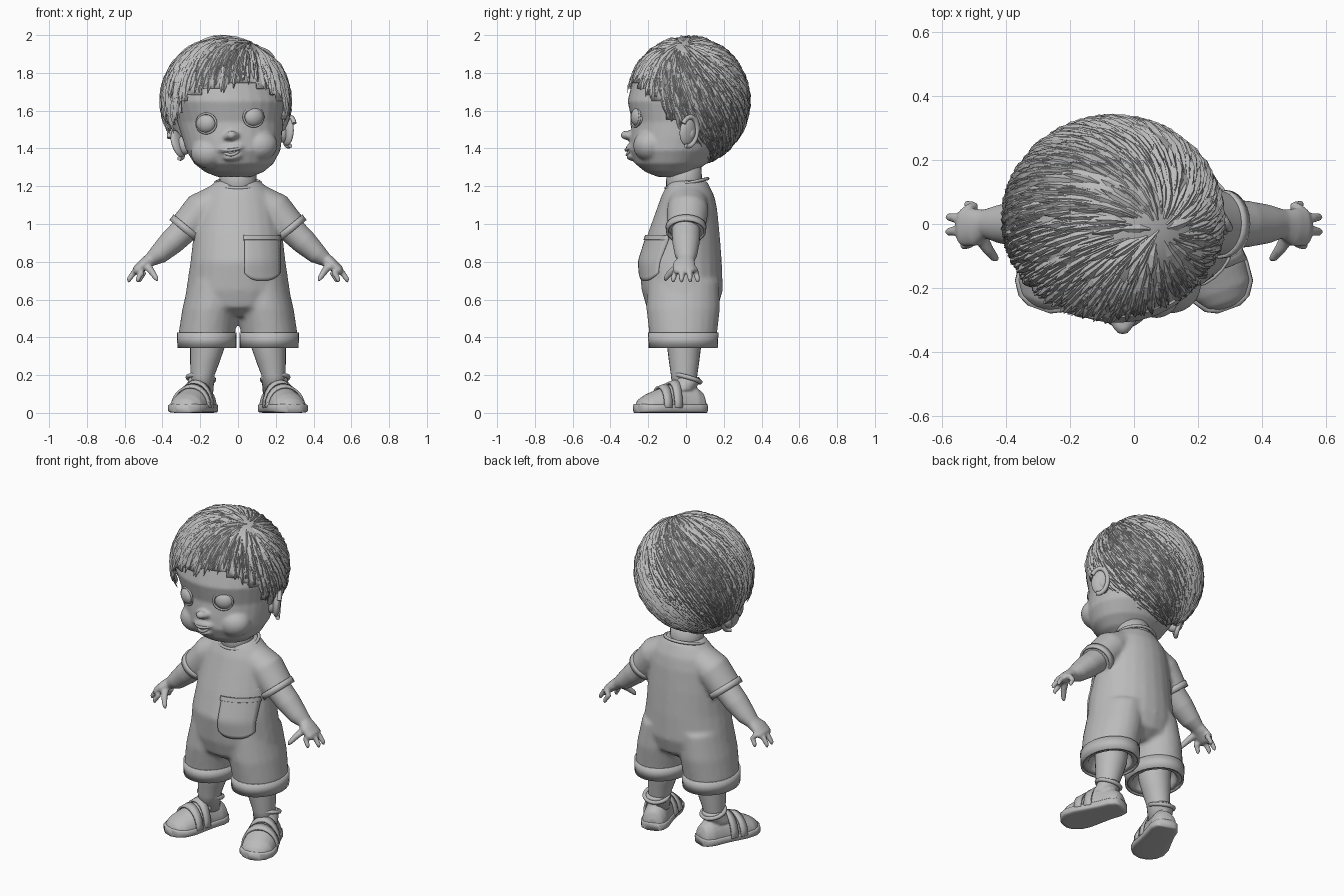
import bpy, bmesh, math, random
from mathutils import Vector, Matrix, noise

random.seed(4)
cube = bpy.data.objects.get("Cube")
if cube:
    bpy.data.objects.remove(cube)

grey = bpy.data.materials.new("plain grey")
grey.use_nodes = True
grey.diffuse_color = (.5, .5, .5, 1)
grey.node_tree.nodes["Principled BSDF"].inputs["Base Color"].default_value = grey.diffuse_color
TILT = Matrix.Rotation(math.radians(-8), 4, 'Y')


def finish(name, bm, voxel=0, relax=0, solid=0, smooth=True):
    bmesh.ops.recalc_face_normals(bm, faces=bm.faces)
    me = bpy.data.meshes.new(name)
    bm.to_mesh(me)
    bm.free()
    me.materials.append(grey)
    ob = bpy.data.objects.new(name, me)
    bpy.context.collection.objects.link(ob)
    for p in me.polygons:
        p.use_smooth = smooth
    if solid:
        m = ob.modifiers.new("thickness", 'SOLIDIFY')
        m.thickness, m.offset = solid, 0
    if voxel:
        m = ob.modifiers.new("fuse", 'REMESH')
        m.mode, m.voxel_size, m.use_smooth_shade = 'VOXEL', voxel, True
    if relax:
        m = ob.modifiers.new("relax", 'SMOOTH')
        m.factor, m.iterations = .5, relax
    return ob


def loft(bm, stations, ref=(0, 1, 0), axis=None, caps=True, n=24, power=1, side=1, floor=-9):
    """Skin oval rings; a station is x, y, z, radius along ref, radius across."""
    ref, rings = Vector(ref), []
    pts = [Vector(s[:3]) for s in stations]
    for i, s in enumerate(stations):
        t = Vector(axis) if axis else (pts[min(i + 1, len(pts) - 1)] - pts[max(i - 1, 0)]).normalized()
        v = ref.cross(t).normalized()
        u = t.cross(v)
        ring = []
        for k in range(n):
            c, d = math.cos(math.tau * k / n), math.sin(math.tau * k / n)
            c, d = (math.copysign(abs(w) ** power, w) for w in (c, d))
            p = pts[i] + u * c * s[3] + v * d * s[4]
            ring.append(bm.verts.new((p.x * side, p.y, max(p.z, floor))))
        rings.append(ring)
    for a, b in zip(rings, rings[1:]):
        for k in range(n):
            bm.faces.new((a[k], a[k - 1], b[k - 1], b[k]))
    if caps:
        bm.faces.new(rings[0])
        bm.faces.new(rings[-1])


def ball(bm, loc, size, rot=TILT):
    m = Matrix.Translation(loc) @ rot @ Matrix.Diagonal((*size, 1))
    bmesh.ops.create_uvsphere(bm, u_segments=24, v_segments=14, radius=1, matrix=m)


def cord(name, pts, radius, closed=False):
    cu = bpy.data.curves.new(name, 'CURVE')
    cu.dimensions, cu.bevel_depth, cu.bevel_resolution = '3D', radius, 2
    sp = cu.splines.new('POLY')
    sp.points.add(len(pts) - 1)
    for q, p in zip(sp.points, pts):
        q.co = (*p, 1)
    sp.use_cyclic_u = closed
    cu.use_fill_caps = True
    cu.materials.append(grey)
    ob = bpy.data.objects.new(name, cu)
    bpy.context.collection.objects.link(ob)


SIDES = (("left", 1), ("right", -1))
UP = (0, 0, 1)

# Romper: trunk, short legs and sleeves fused together
bm = bmesh.new()
loft(bm, [(0, .01, 1.23, .1, .11), (0, .01, 1.2, .115, .15), (0, .01, 1.15, .14, .19),
          (0, .005, 1.08, .16, .212), (0, -.012, .95, .19, .235), (0, -.03, .8, .22, .252),
          (0, -.02, .65, .215, .275), (0, -.02, .56, .19, .25), (0, -.02, .51, .12, .14)], axis=UP)
for name, s in SIDES:
    loft(bm, [(.12, -.015, .7, .19, .14), (.145, -.015, .55, .195, .15), (.165, -.015, .42, .18, .15),
              (.165, -.015, .35, .175, .148), (.165, -.015, .35, .14, .115),
              (.165, -.015, .42, .12, .1)], axis=UP, side=s)
    loft(bm, [(.11, .01, 1.13, .1, .08), (.19, .01, 1.075, .11, .1), (.285, 0, .965, .1, .09)], side=s)
romper = finish("romper", bm, voxel=.013, relax=5)

# Folded hems, sleeve cuffs and neckline
for name, s in SIDES:
    bm = bmesh.new()
    loft(bm, [(.165, -.015, .425, .181, .152), (.165, -.015, .345, .177, .15)],
         axis=UP, caps=False, side=s, n=32)
    finish(name + "_hem", bm, solid=.012)
    bm = bmesh.new()
    loft(bm, [(.265, 0, .988, .102, .093), (.288, 0, .96, .1, .091)], caps=False, side=s)
    finish(name + "_cuff", bm, solid=.012)
cord("neckline", [(.12 * math.cos(a), .005 + .11 * math.sin(a), 1.215 + .025 * math.sin(a))
                  for a in (math.tau * k / 32 for k in range(32))], .009, True)


# Chest pocket and its top band wrapped onto the romper
def wrapped(name, x0, x1, z0, z1, offset, droop):
    bm = bmesh.new()
    bmesh.ops.create_grid(bm, x_segments=12, y_segments=12, size=.5)
    for v in bm.verts:
        u, w = v.co.x + .5, v.co.y + .5
        corner = droop * (1 - w) ** 2 * abs(2 * u - 1) ** 3
        v.co = (x0 + (x1 - x0) * u, -.5, z0 + corner + (z1 - z0 - corner) * w)
    ob = finish(name, bm)
    m = ob.modifiers.new("wrap", 'SHRINKWRAP')
    m.target, m.wrap_method, m.offset = romper, 'PROJECT', offset
    m.use_project_y, m.use_positive_direction, m.use_negative_direction = True, True, False
    m = ob.modifiers.new("thickness", 'SOLIDIFY')
    m.thickness, m.offset = .012, 0


wrapped("pocket", .035, .22, .7, .93, .004, .04)
wrapped("pocket_band", .03, .224, .915, .94, .009, 0)

# Arms with hands
for name, s in SIDES:
    bm = bmesh.new()
    loft(bm, [(.24, 0, 1.01, .078, .075), (.35, 0, .905, .073, .068), (.42, 0, .84, .06, .054),
              (.465, 0, .81, .045, .036), (.5, -.01, .785, .06, .031), (.535, -.01, .755, .06, .026),
              (.548, -.01, .74, .045, .014)], side=s)
    for y, reach in ((.045, .9), (.016, 1), (-.018, 1), (-.05, .92)):
        loft(bm, [(.52, y, .765, .016, .016), (.55 * reach + .005, y * 1.2, .738, .016, .016),
                  (.573 * reach + .005, y * 1.35, .705, .013, .013),
                  (.578 * reach, y * 1.4, .69, .006, .006)], n=10, side=s)
    loft(bm, [(.485, -.03, .785, .025, .02), (.455, -.08, .745, .018, .018),
              (.435, -.105, .715, .014, .014), (.425, -.112, .7, .007, .007)],
         ref=(1, 0, 0), n=10, side=s)
    finish(name + "_arm", bm, voxel=.007, relax=2)

# Legs and shoes with thick soles, straps and a padded collar
for name, s in SIDES:
    bm = bmesh.new()
    loft(bm, [(.16, -.01, .5, .1, .1), (.162, -.01, .35, .09, .092), (.175, -.01, .27, .08, .078),
              (.188, -.01, .2, .07, .064), (.19, -.01, .1, .06, .058)], axis=UP, side=s)
    finish(name + "_leg", bm)
    turn = Matrix.Translation((.2 * s, 0, 0)) @ Matrix.Rotation(math.radians(20) * s, 4, 'Z')
    plan = [(.105, .035, .07), (.09, .06, .11), (.05, .075, .14), (-.02, .078, .155), (-.09, .088, .15),
            (-.16, .099, .125), (-.22, .093, .1), (-.26, .066, .075), (-.278, .03, .05)]
    along = dict(ref=(1, 0, 0), axis=(0, -1, 0))
    bm = bmesh.new()
    loft(bm, [(0, y, .03, w, h - .03) for y, w, h in plan], floor=.02, **along)
    loft(bm, [(0, -.03, .12, .07, .07), (0, .005, .165, .072, .068), (0, .01, .19, .066, .062)], axis=UP)
    bm.transform(turn)
    finish(name + "_shoe", bm, voxel=.008, relax=3)
    bm = bmesh.new()
    loft(bm, [(0, y * 1.02, .024, w + .008, .024) for y, w, h in plan], power=.4, **along)
    bm.transform(turn)
    finish(name + "_sole", bm)
    for i, (y, w, h) in enumerate(((-.075, .09, .165), (-.135, .098, .142))):
        bm = bmesh.new()
        loft(bm, [(0, y + .022, .035, w, h - .026), (0, y - .022, .035, w + .004, h - .041)],
             caps=False, floor=.03, **along)
        bm.transform(turn)
        finish(f"{name}_strap_{i + 1}", bm, solid=.012)
    cord(name + "_collar", [turn @ Vector((.07 * math.cos(a), .01 + .066 * math.sin(a), .182 - .02 * math.sin(a)))
                            for a in (math.tau * k / 24 for k in range(24))], .012, True)

# Head, neck, nose and lips
bm = bmesh.new()
loft(bm, [(0, -.01, 1.12, .1, .1), (0, -.01, 1.34, .09, .095)], axis=UP)
finish("neck", bm)
bm = bmesh.new()
loft(bm, [(-.02, -.08, 1.25, .07, .09), (-.02, -.085, 1.275, .13, .155), (-.022, -.08, 1.32, .19, .21),
          (-.025, -.065, 1.39, .235, .25), (-.032, -.045, 1.46, .25, .265), (-.042, -.03, 1.54, .255, .28),
          (-.052, -.02, 1.65, .29, .31), (-.065, -.01, 1.77, .27, .29), (-.075, 0, 1.88, .19, .2)], axis=UP, n=32)
ball(bm, (-.035, -.312, 1.47), (.03, .035, .025))
for x, z in ((-.06, 1.461), (-.01, 1.468)):
    ball(bm, (x, -.3, z), (.018, .025, .016))
ball(bm, (-.033, -.285, 1.4), (.07, .035, .026))
ball(bm, (-.028, -.28, 1.355), (.05, .036, .02))
for x in (-.15, .11):
    ball(bm, (x, -.19, 1.4 + x * .14), (.1, .09, .085))
finish("head", bm, voxel=.01, relax=3)


def smile(name, z, bow, width, y, radius):
    cord(name, [(-.033 + width * u, y + .045 * u * u, z + .008 * u + bow * u * u)
                for u in (k / 6 - 1 for k in range(13))], radius)


smile("upper_lip", 1.392, .014, .075, -.318, .008)
smile("lower_lip", 1.366, .04, .06, -.312, .008)

# Eyes with lid rims, ears with rolled rims
for name, x, z in (("left", .082, 1.567), ("right", -.168, 1.532)):
    bm = bmesh.new()
    turn = TILT @ Matrix.Rotation(.4 if x > 0 else -.4, 4, 'Z')
    ball(bm, (x, -.25, z), (.056, .04, .052), turn)
    finish(name + "_eye", bm)
    cord(name + "_eyelid", [Vector((x, -.266, z)) + turn @ Vector((.056 * math.cos(a), 0, .052 * math.sin(a)))
                            for a in (math.tau * k / 24 for k in range(24))], .006, True)
for name, s, x, z in (("left", 1, .262, 1.49), ("right", -1, -.318, 1.425)):
    turn = TILT @ Matrix.Rotation(.6 * s, 4, 'Z') @ Matrix.Rotation(.2 * s, 4, 'Y')
    bm = bmesh.new()
    ball(bm, (x, .01, z), (.022, .05, .075), turn)
    ball(bm, (x - .03 * s, .01, z - .01), (.05, .035, .05), turn)
    finish(name + "_ear", bm)
    cord(name + "_ear_rim", [Vector((x, .01, z)) + turn @ Vector((.012 * s, .05 * math.cos(a), .078 * math.sin(a)))
                             for a in (-1.8 + k * .22 for k in range(21))], .013)

# Hair: a cap and tapered locks flowing out of the crown whorl
CENTRE, RADII = Vector((-.065, .012, 1.652)), Vector((.335, .315, .333))
WHORL = Vector((.42, -.1, .9)).normalized()
SIDE = WHORL.orthogonal().normalized()
HAIRLINE = ((-.4, 1.75), (-.28, 1.74), (-.17, 1.63), (-.03, 1.53), (.05, 1.39), (.12, 1.3), (.5, 1.28))


def limit(p):
    for (a, za), (b, zb) in zip(HAIRLINE, HAIRLINE[1:]):
        if p.y < b:
            return za + (zb - za) * (p.y - a) / (b - a) + (.16 * p.x if p.y < -.1 else 0)
    return 1.28


def scalp(t, phi, lift=0):
    d = Matrix.Rotation(phi + .35 * t, 3, WHORL) @ SIDE
    d = WHORL * math.cos(t) + d * math.sin(t)
    return CENTRE + Vector(a * b for a, b in zip(d, RADII)) * (1 + lift)


bm = bmesh.new()
bmesh.ops.create_uvsphere(bm, u_segments=48, v_segments=32, radius=1,
                          matrix=Matrix.Translation(CENTRE) @ Matrix.Diagonal((*RADII, 1)))
low = [f for f in bm.faces if f.calc_center_median().z < limit(f.calc_center_median())]
bmesh.ops.delete(bm, geom=low, context='FACES')
finish("hair_cap", bm, solid=.008)

bm = bmesh.new()
for _ in range(2600):
    t, phi = math.acos(random.uniform(-.85, 1)), random.uniform(0, math.tau)
    span, wide = random.uniform(.25, .5), random.uniform(.009, .018)
    tip = scalp(t + span, phi)
    if tip.z < limit(tip) - random.uniform(0, .05):
        continue
    rise, rows = random.uniform(.02, .05), []
    for f, w in ((0, .5), (.35, 1), (.7, .75)):
        p, q = (scalp(t + span * g, phi, rise * g - .005) for g in (f, f + .1))
        out = (p - CENTRE).normalized()
        across = (q - p).cross(out).normalized() * wide * w
        rows.append([bm.verts.new(c) for c in (p - across, p + out * .009, p + across)])
    end = bm.verts.new(scalp(t + span, phi, rise))
    for a, b in zip(rows, rows[1:]):
        for k in (0, 1):
            bm.faces.new((a[k], a[k + 1], b[k + 1], b[k]))
    for k in (0, 1):
        bm.faces.new((rows[-1][k], rows[-1][k + 1], end))
finish("hair_locks", bm, smooth=False)
